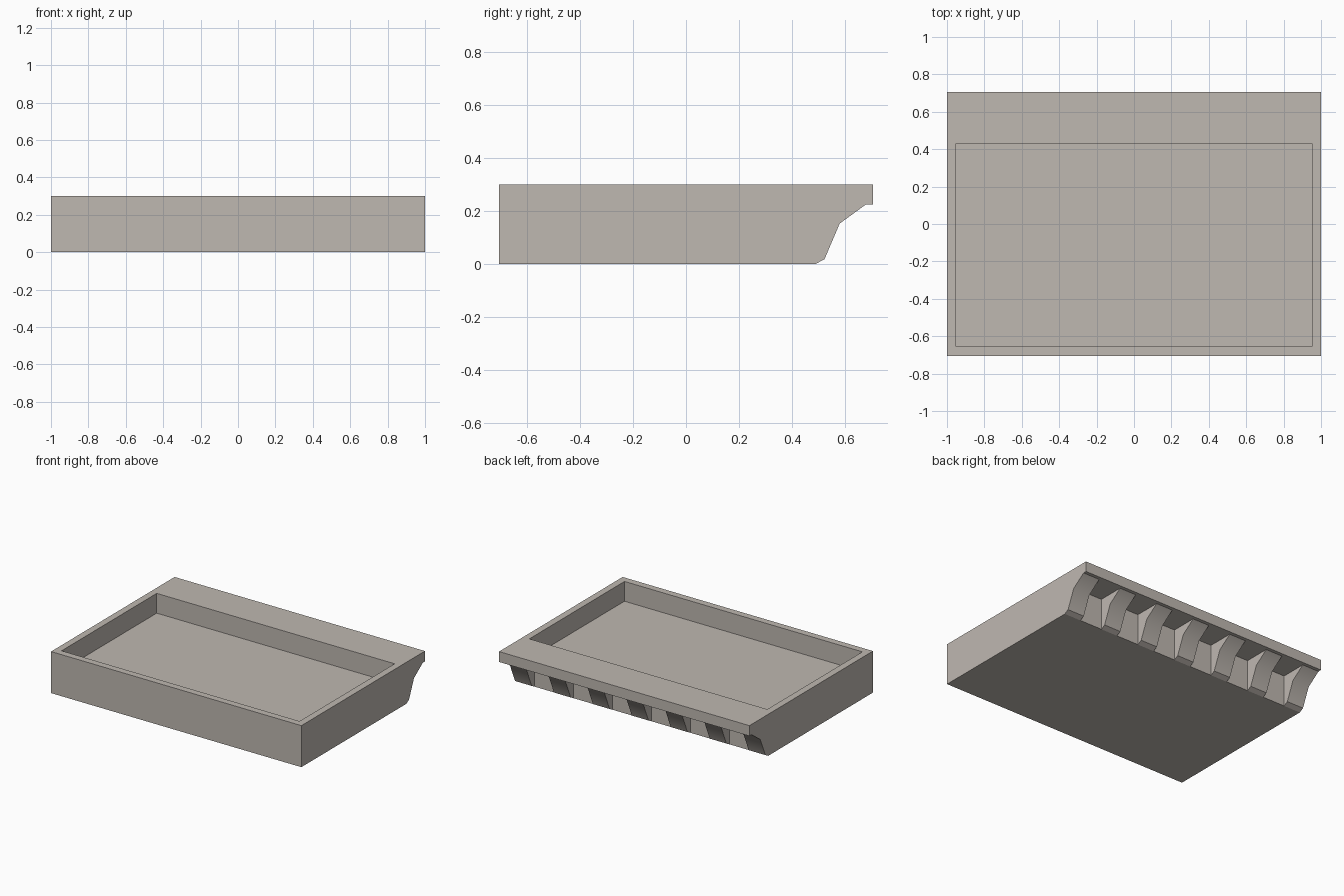
import bpy, bmesh, math

cube = bpy.data.objects.get("Cube")
if cube:
    bpy.data.objects.remove(cube, do_unlink=True)

stone = bpy.data.materials.new("warm grey stone")
stone.use_nodes = True
colour = (0.52, 0.48, 0.44, 1)
stone.diffuse_color = colour
stone.node_tree.nodes["Principled BSDF"].inputs["Base Color"].default_value = colour

HALF_Y = 0.705   # half the depth
WALL_Y = 0.49    # back wall under the overhang
TOP, SLAB_Z, FLOOR_Z = 0.3, 0.225, 0.157
RIM = 0.07
COUNT, WIDTH = 7, 2 / 15


def extrude_profile(points, x0, x1):
    """Side profile in (y, z), extruded along x."""
    bm = bmesh.new()
    face = bm.faces.new([bm.verts.new((x0, y, z)) for y, z in points])
    ext = bmesh.ops.extrude_face_region(bm, geom=[face])["geom"]
    moved = [v for v in ext if isinstance(v, bmesh.types.BMVert)]
    bmesh.ops.translate(bm, verts=moved, vec=(x1 - x0, 0, 0))
    bmesh.ops.recalc_face_normals(bm, faces=bm.faces)
    return bm


def add_object(name, bm):
    mesh = bpy.data.meshes.new(name)
    bm.to_mesh(mesh)
    bm.free()
    mesh.materials.append(stone)
    obj = bpy.data.objects.new(name, mesh)
    bpy.context.collection.objects.link(obj)
    return obj


# Balcony body with overhanging back lip
bm = extrude_profile([(-HALF_Y, 0), (WALL_Y, 0), (WALL_Y, SLAB_Z),
                      (HALF_Y, SLAB_Z), (HALF_Y, TOP), (-HALF_Y, TOP)], -1, 1)

# Sunken floor, with a wider rim at the back
top = max(bm.faces, key=lambda f: f.calc_center_median().z)
bmesh.ops.inset_region(bm, faces=[top], thickness=RIM)
for v in top.verts:
    if v.co.y > 0:
        v.co.y = 0.43
ext = bmesh.ops.extrude_face_region(bm, geom=[top])["geom"]
bmesh.ops.translate(bm, vec=(0, 0, FLOOR_Z - TOP),
                    verts=[v for v in ext if isinstance(v, bmesh.types.BMVert)])
if top.is_valid:
    bmesh.ops.delete(bm, geom=[top], context='FACES_ONLY')
bmesh.ops.recalc_face_normals(bm, faces=bm.faces)
add_object("balcony_body", bm)

# Row of curved brackets under the lip
bracket_profile = [(WALL_Y, 0), (0.523, 0.018), (0.58, 0.152),
                   (0.68, SLAB_Z), (WALL_Y, SLAB_Z)]
step = (2 - WIDTH) / (COUNT - 1)
for i in range(COUNT):
    x = -1 + i * step
    obj = add_object(f"bracket_{i + 1}", extrude_profile(bracket_profile, x, x + WIDTH))
    bpy.ops.object.select_all(action='DESELECT')
    obj.select_set(True)
    bpy.context.view_layer.objects.active = obj
    bpy.ops.object.shade_smooth_by_angle(angle=math.radians(34))
